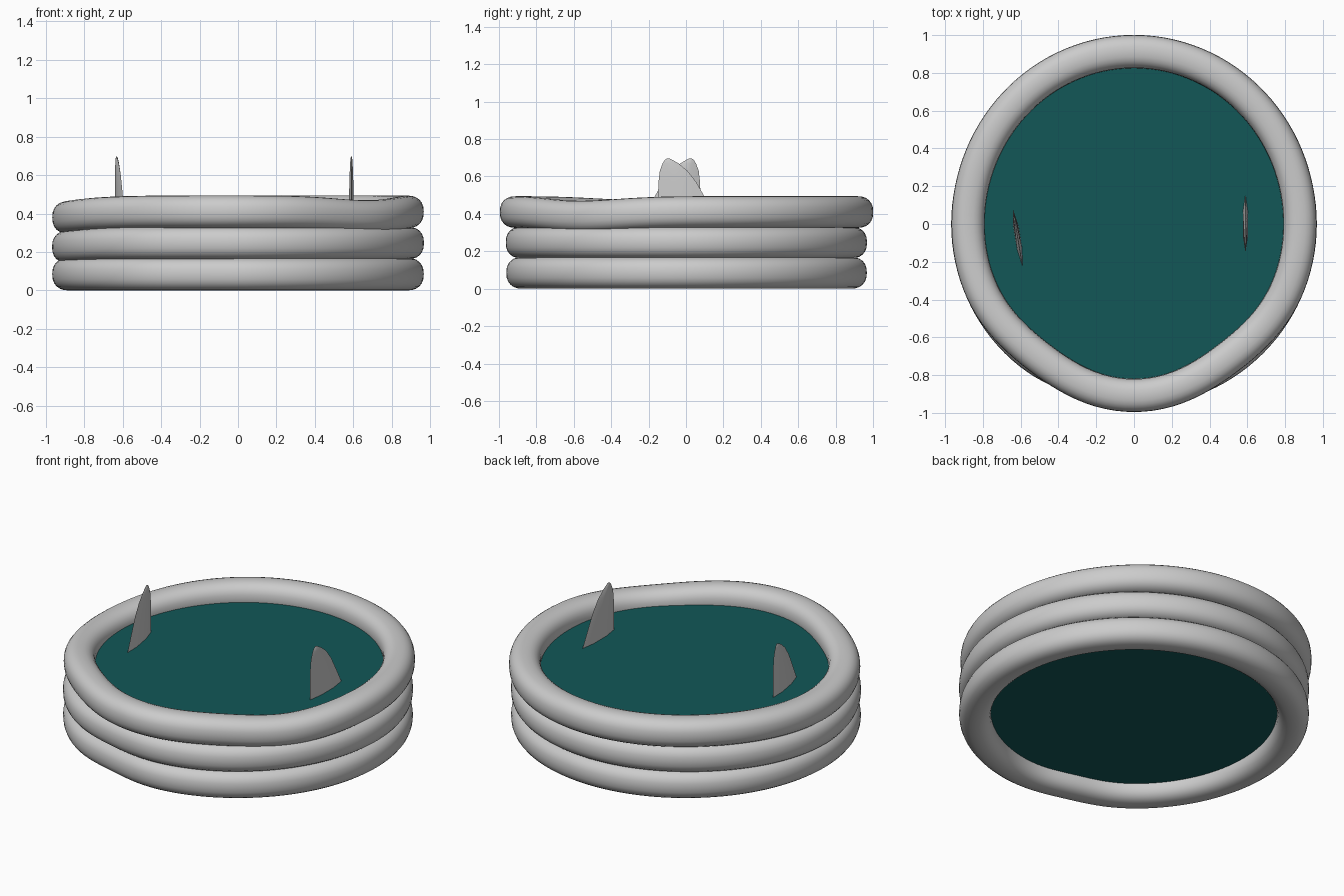
import bpy, bmesh, math
from mathutils import Matrix

cube = bpy.data.objects.get("Cube")
if cube:
    bpy.data.objects.remove(cube, do_unlink=True)


def make_material(name, rgb):
    mat = bpy.data.materials.new(name)
    mat.use_nodes = True
    mat.diffuse_color = (*rgb, 1)
    bsdf = mat.node_tree.nodes["Principled BSDF"]
    bsdf.inputs["Base Color"].default_value = (*rgb, 1)
    bsdf.inputs["Roughness"].default_value = 0.5
    return mat


grey = make_material("light grey vinyl", (0.6, 0.6, 0.6))
teal = make_material("teal water", (0.006, 0.095, 0.095))


def finish(name, bm, mat, angle):
    bmesh.ops.recalc_face_normals(bm, faces=bm.faces)
    mesh = bpy.data.meshes.new(name)
    bm.to_mesh(mesh)
    bm.free()
    mesh.materials.append(mat)
    obj = bpy.data.objects.new(name, mesh)
    bpy.context.collection.objects.link(obj)
    bpy.ops.object.select_all(action="DESELECT")
    obj.select_set(True)
    bpy.context.view_layer.objects.active = obj
    bpy.ops.object.shade_smooth_by_angle(angle=math.radians(angle))
    return obj


def bridge(bm, loops, closed):
    """Join successive vertex loops with quads."""
    n = len(loops[0])
    for i in range(len(loops) - (0 if closed else 1)):
        a, b = loops[i], loops[(i + 1) % len(loops)]
        for j in range(n):
            k = (j + 1) % n
            bm.faces.new((a[j], a[k], b[k], b[j]))


def bump(angle, centre, width):
    d = (angle - centre + 180) % 360 - 180
    return math.exp(-(d / width) ** 2)


def rounded(v):
    return math.copysign(abs(v) ** 0.85, v)


# Inflated rings: soft tubes with small sags and dents
def make_ring(name, z, shape, segments=120, sides=24):
    bm = bmesh.new()
    loops = []
    for i in range(segments):
        deg = 360 * i / segments
        t = math.radians(deg)
        r, sag = shape(deg)
        loop = []
        for j in range(sides):
            p = 2 * math.pi * j / sides
            radius = r + 0.088 * rounded(math.cos(p))
            loop.append(bm.verts.new((radius * math.cos(t), radius * math.sin(t),
                                      z - sag + 0.085 * rounded(math.sin(p)))))
        loops.append(loop)
    bridge(bm, loops, True)
    return finish(name, bm, grey, 60)


def top_shape(deg):
    r = 0.879 + 0.034 * math.sin(math.radians(deg)) ** 2
    r -= 0.035 * (bump(deg, -55, 22) + bump(deg, -125, 22))
    return r, 0.025 * bump(deg, -40, 22) + 0.03 * bump(deg, 180, 35)


def middle_shape(deg):
    return 0.88 - 0.015 * bump(deg, -105, 14), 0.02 * bump(deg, 180, 35)


def bottom_shape(deg):
    return 0.879 - 0.025 * bump(deg, -105, 14), 0


make_ring("bottom_ring", 0.085, bottom_shape)
make_ring("middle_ring", 0.247, middle_shape)
make_ring("top_ring", 0.41, top_shape)

# Water body between the pool floor and the surface
bm = bmesh.new()
bmesh.ops.create_cone(bm, cap_ends=True, segments=96, radius1=0.85, radius2=0.85,
                      depth=0.3, matrix=Matrix.Translation((0, 0, 0.24)))
finish("water", bm, teal, 30)

# Fins: height, rear edge, front edge, half thickness
fin_rows = [(0.37, -0.15, 0.165, 0.014), (0.49, -0.15, 0.1, 0.012),
            (0.57, -0.147, 0.055, 0.01), (0.63, -0.14, 0.008, 0.008),
            (0.67, -0.125, -0.04, 0.006), (0.69, -0.112, -0.075, 0.004),
            (0.697, -0.1, -0.09, 0.002)]


def make_fin(name, x, y, turn, flip):
    bm = bmesh.new()
    loops = []
    for z, y0, y1, half in fin_rows:
        lens = [(0, 0), (0.3, half), (0.7, half), (1, 0), (0.7, -half), (0.3, -half)]
        loops.append([bm.verts.new((w, flip * (y0 + (y1 - y0) * f), z)) for f, w in lens])
    bridge(bm, loops, False)
    bm.faces.new(loops[0])
    bm.faces.new(loops[-1])
    bm.transform(Matrix.Translation((x, y, 0)) @ Matrix.Rotation(math.radians(turn), 4, "Z"))
    return finish(name, bm, grey, 30)


make_fin("left_fin", 0.59, 0, 0, 1)
make_fin("right_fin", -0.616, -0.07, 9.5, -1)
